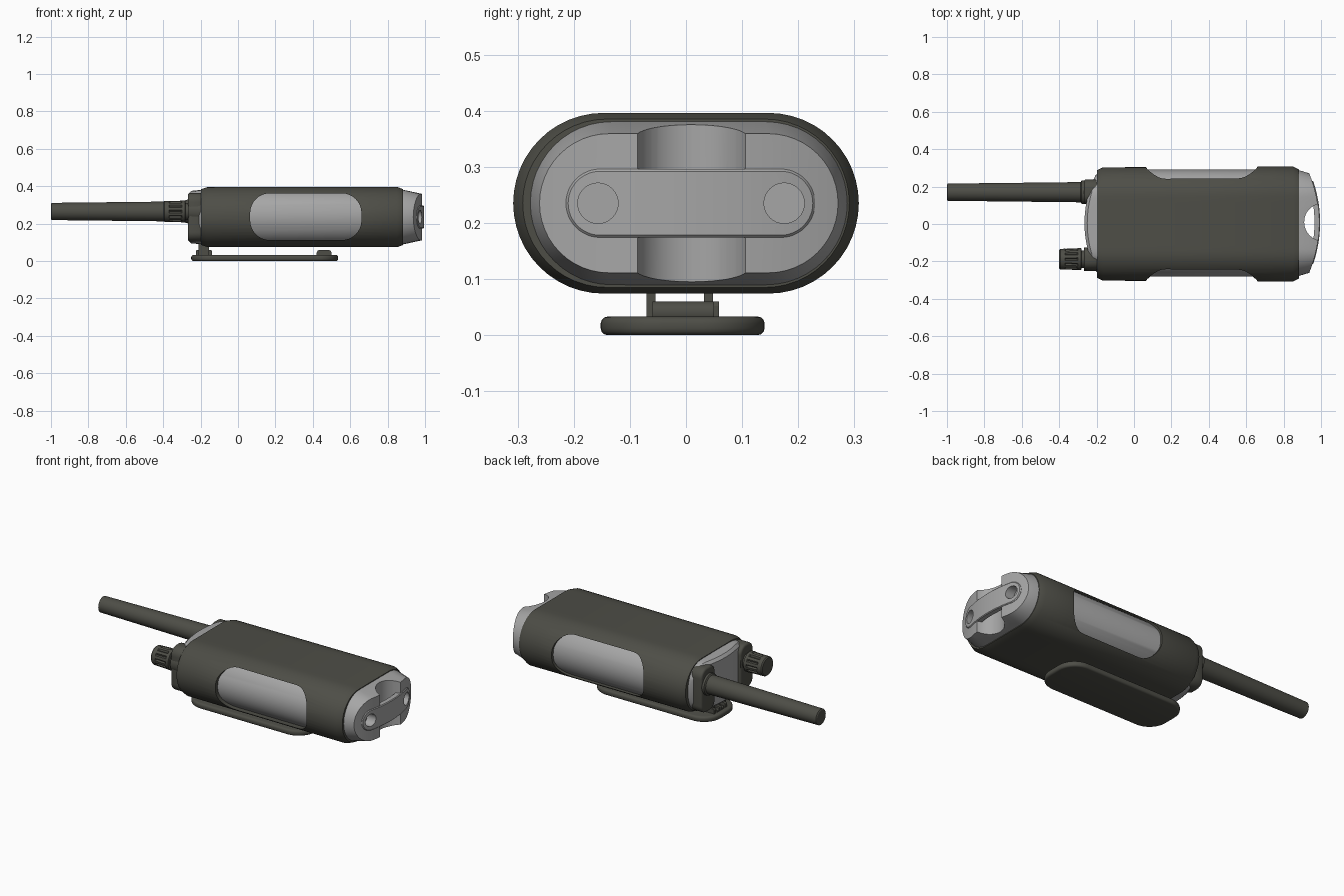
import bpy, bmesh, math

if "Cube" in bpy.data.objects:
    bpy.data.objects.remove(bpy.data.objects["Cube"])

CZ = 0.235  # height of the body axis


def material(name, rgb):
    m = bpy.data.materials.new(name)
    m.diffuse_color = (*rgb, 1)
    m.use_nodes = True
    m.node_tree.nodes["Principled BSDF"].inputs["Base Color"].default_value = m.diffuse_color
    return m


DARK = material("dark olive rubber", (0.075, 0.075, 0.062))
LIGHT = material("light grey plastic", (0.38, 0.38, 0.38))


def activate(ob):
    bpy.ops.object.select_all(action='DESELECT')
    ob.select_set(True)
    bpy.context.view_layer.objects.active = ob


def make(name, verts, faces, mat):
    me = bpy.data.meshes.new(name)
    me.from_pydata(verts, [], faces)
    bm = bmesh.new()
    bm.from_mesh(me)
    bmesh.ops.recalc_face_normals(bm, faces=bm.faces)
    bm.to_mesh(me)
    bm.free()
    me.materials.append(mat)
    ob = bpy.data.objects.new(name, me)
    bpy.context.collection.objects.link(ob)
    return ob


def smooth(ob, angle=32):
    activate(ob)
    bpy.ops.object.shade_smooth_by_angle(angle=math.radians(angle))


def bevel(ob, width, segments=3):
    activate(ob)
    b = ob.modifiers.new("bevel", 'BEVEL')
    b.width, b.segments, b.limit_method = width, segments, 'ANGLE'
    b.angle_limit = math.radians(40)
    bpy.ops.object.modifier_apply(modifier=b.name)


def cut(ob, cutters):
    activate(ob)
    for c in cutters:
        m = ob.modifiers.new("cut", 'BOOLEAN')
        m.operation, m.object, m.solver = 'DIFFERENCE', c, 'EXACT'
        bpy.ops.object.modifier_apply(modifier=m.name)


def stadium_loft(name, sections, mat, cy=0.0):
    """Stadium sections (x, curve, half width, half height); x shifts by curve*y^2."""
    n, s = 12, 10
    verts, faces = [], []
    for x, k, hw, hh in sections:
        f = hw - hh
        arc = [(math.cos(a), math.sin(a)) for a in (math.pi / 2 * i / n for i in range(n + 1))]
        top = [(-f - hh * c, hh * z) for c, z in arc]
        top += [(-f + 2 * f * i / s, hh) for i in range(1, s)]
        top += [(f + hh * c, hh * z) for c, z in reversed(arc)]
        ring = top + [(y, -z) for y, z in reversed(top[1:-1])]
        verts += [(x + k * y * y, cy + y, CZ + z) for y, z in ring]
    m, L = len(top) - 1, len(ring)
    for j in range(len(sections) - 1):
        for i in range(L):
            a, b = j * L + i, j * L + (i + 1) % L
            faces.append((a, b, b + L, a + L))
    for o in (0, (len(sections) - 1) * L):
        for i in range(m):
            q = [o + i, o + i + 1, o + (2 * m - i - 1), o + (2 * m - i) % L]
            faces.append(tuple(dict.fromkeys(q)))
    return make(name, verts, faces, mat)


def prism(name, axis, u, v, lo_hi, r, mat, n=8):
    """Rounded rectangle with ranges u, v, extruded along an axis."""
    pts = []
    for q, (cu, cv) in enumerate([(u[1] - r, v[1] - r), (u[0] + r, v[1] - r),
                                  (u[0] + r, v[0] + r), (u[1] - r, v[0] + r)]):
        for i in range(n + 1):
            a = math.pi / 2 * (q + i / n)
            pts.append((cu + r * math.cos(a), cv + r * math.sin(a)))
    put = {'x': lambda a, b, w: (w, a, b), 'y': lambda a, b, w: (a, w, b),
           'z': lambda a, b, w: (a, b, w)}[axis]
    L = len(pts)
    verts = [put(a, b, w) for w in lo_hi for a, b in pts]
    faces = [(i, (i + 1) % L, L + (i + 1) % L, L + i) for i in range(L)]
    faces += [tuple(range(L)), tuple(range(L, 2 * L))]
    return make(name, verts, faces, mat)


def lathe(name, profile, cy, cz, mat, n=48, grooves=()):
    """Turn (x, radius) points about the x direction; listed rings get grip grooves."""
    verts, faces = [], []
    for j, (x, r) in enumerate(profile):
        for i in range(n):
            a = 2 * math.pi * i / n
            rr = r * (0.86 if j in grooves and i % 4 == 0 else 1)
            verts.append((x, cy + rr * math.cos(a), cz + rr * math.sin(a)))
    for j in range(len(profile) - 1):
        for i in range(n):
            a, b = j * n + i, j * n + (i + 1) % n
            faces.append((a, b, b + n, a + n))
    faces += [tuple(range(n)), tuple(range(len(verts) - n, len(verts)))]
    return make(name, verts, faces, mat)


# Light inner body with curved ends
core = stadium_loft("inner_body", [(-0.265, 0.9, 0.255, 0.125), (-0.25, 0.9, 0.272, 0.14),
                                   (-0.17, 0, 0.287, 0.148), (0.87, 0, 0.286, 0.148),
                                   (0.99, -0.75, 0.266, 0.124)], LIGHT, 0.005)

# Lanyard notch and bar across the bottom end
bar = stadium_loft("lanyard_bar", [(0.965, -0.75, 0.222, 0.061), (0.991, -0.75, 0.222, 0.061),
                                   (0.995, -0.75, 0.218, 0.057)], LIGHT, 0.008)
notch = prism("notch_cutter", 'z', (0.91, 1.11), (-0.09, 0.11), (0, 0.5), 0.0999, LIGHT, 12)
holes = [lathe("screw_hole_cutter", [(0.925, 0.036), (1.1, 0.036)], y, CZ, LIGHT, 32)
         for y in (-0.157, 0.175)]
cut(core, [notch] + holes)
cut(bar, holes)

# Rubber sleeve with a rounded window on each side
sleeve = stadium_loft("rubber_sleeve", [(-0.198, 0, 0.288, 0.149), (-0.165, 0, 0.303, 0.16),
                                        (0.4, 0, 0.305, 0.161), (0.85, 0, 0.308, 0.161),
                                        (0.882, 0, 0.291, 0.15)], DARK)
windows = [prism("window_cutter", 'y', (0.065, 0.66), (0.112, 0.362), yr, 0.105, DARK)
           for yr in ((0.2, 0.5), (-0.5, -0.2))]
cut(sleeve, windows)
for ob in (core, bar, sleeve):
    smooth(ob)
for c in [notch] + holes + windows:
    bpy.data.objects.remove(c)

# Dark mounts on the top end
for name, y in (("antenna_mount", (0.108, 0.238)), ("knob_mount", (-0.245, -0.125))):
    ob = prism(name, 'x', y, (0.105, 0.365), (-0.268, -0.19), 0.05, DARK)
    bevel(ob, 0.012)
    smooth(ob)

# Antenna
smooth(lathe("antenna", [(-1.0, 0.04), (-0.996, 0.046), (-0.285, 0.054), (-0.28, 0.062),
                         (-0.24, 0.066), (-0.2, 0.068)], 0.17, 0.265, DARK))

# Grooved control knob and its collar
smooth(lathe("control_knob", [(-0.4, 0.05), (-0.394, 0.055), (-0.37, 0.056), (-0.365, 0.056),
                              (-0.305, 0.058), (-0.3, 0.059), (-0.283, 0.059), (-0.28, 0.05)],
             -0.188, 0.265, DARK, grooves=(3, 4)))
smooth(lathe("knob_collar", [(-0.285, 0.046), (-0.268, 0.046), (-0.266, 0.062), (-0.2, 0.064)],
             -0.188, 0.265, DARK))

# Belt clip plate
clip = prism("belt_clip", 'z', (-0.25, 0.535), (-0.152, 0.14), (0, 0.033), 0.11, DARK, 10)
bevel(clip, 0.012)
smooth(clip, 40)

# Clip grip ridge near the free end
smooth(prism("clip_ridge", 'y', (0.42, 0.5), (0.02, 0.06), (-0.06, 0.05), 0.019, DARK))

# Clip hinge: two posts, low lugs and a pin
for y in (-0.062, 0.04):
    prism("hinge_post", 'y', (-0.21, -0.155), (0.025, 0.095), (y - 0.008, y + 0.008), 0.005, DARK, 3)
for y, h in ((-0.05, 0.06), (-0.022, 0.048), (0.0, 0.058), (0.022, 0.048), (0.05, 0.06)):
    prism("hinge_lug", 'y', (-0.225, -0.14), (0.025, h), (y - 0.009, y + 0.009), 0.008, DARK, 3)
smooth(prism("hinge_pin", 'y', (-0.192, -0.172), (0.035, 0.055), (-0.065, 0.055), 0.0099, DARK))
